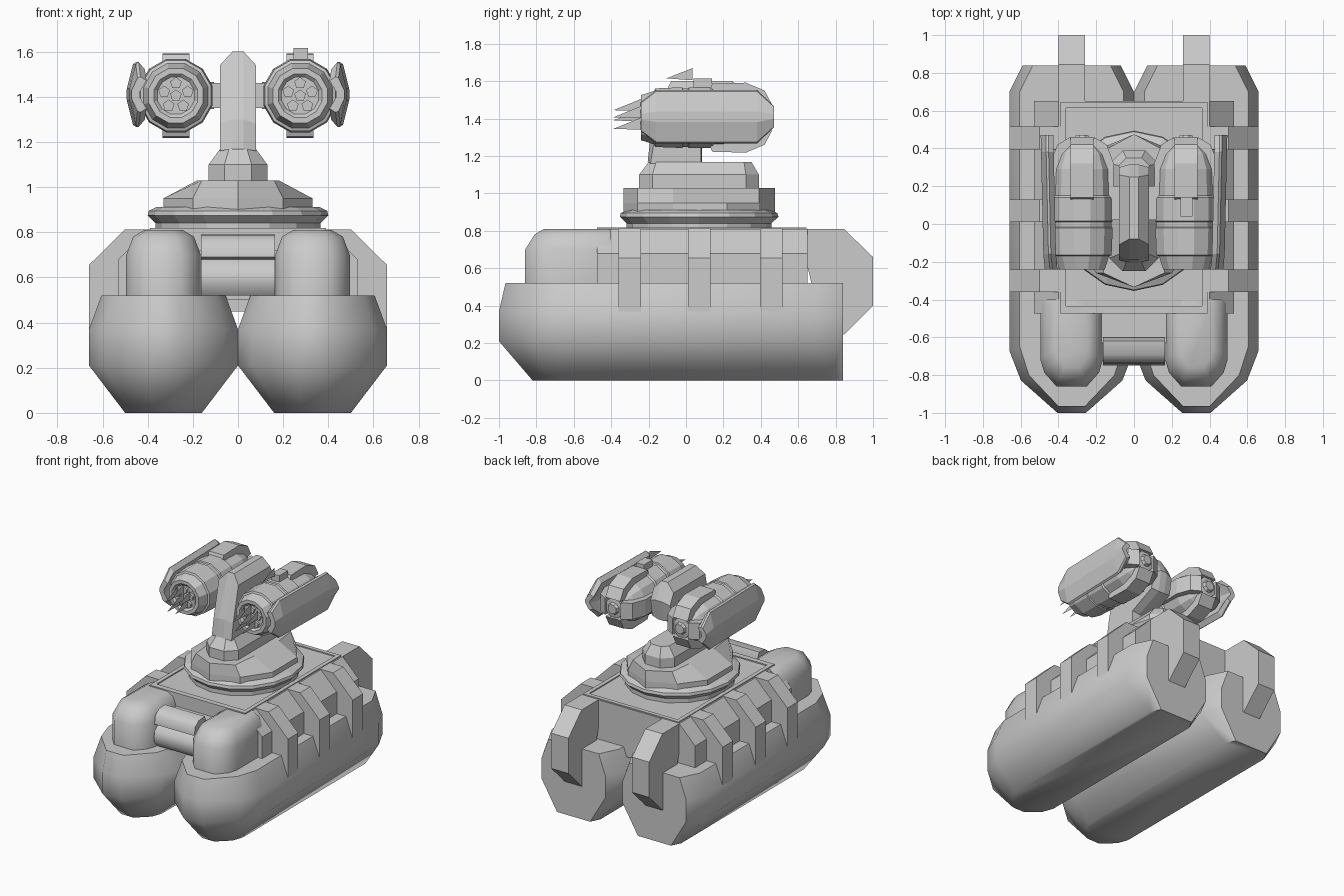
import bpy, bmesh, math
from mathutils import Matrix, Vector

if "Cube" in bpy.data.objects:
    bpy.data.objects.remove(bpy.data.objects["Cube"])


def finish(name, bm, mirror=False, smooth=None):
    bmesh.ops.recalc_face_normals(bm, faces=bm.faces)
    me = bpy.data.meshes.new(name)
    bm.to_mesh(me)
    bm.free()
    ob = bpy.data.objects.new(name, me)
    bpy.context.collection.objects.link(ob)
    if mirror:
        ob.modifiers.new("Mirror", 'MIRROR').use_clip = False
    if smooth:
        bpy.ops.object.select_all(action='DESELECT')
        ob.select_set(True)
        bpy.context.view_layer.objects.active = ob
        bpy.ops.object.shade_smooth_by_angle(angle=math.radians(smooth))
    return ob


def loft_into(bm, rings, mat=None):
    rows = [[bm.verts.new((mat @ Vector(p)) if mat else p) for p in r] for r in rings]
    n = len(rows[0])
    for a, b in zip(rows, rows[1:]):
        for i in range(n):
            bm.faces.new((a[i], a[(i + 1) % n], b[(i + 1) % n], b[i]))
    bm.faces.new(rows[0][::-1])
    bm.faces.new(rows[-1])


def loft(name, rings, mirror=False, smooth=None):
    bm = bmesh.new()
    loft_into(bm, rings)
    return finish(name, bm, mirror, smooth)


def box(name, x0, x1, y0, y1, z0, z1, mirror=False):
    return loft(name, [[(x0, y0, z), (x1, y0, z), (x1, y1, z), (x0, y1, z)] for z in (z0, z1)], mirror)


def slab_x(name, prof, x0, x1, mirror=False, smooth=None):
    return loft(name, [[(x, y, z) for y, z in prof] for x in (x0, x1)], mirror, smooth)


def slab_y(name, prof, y0, y1, mirror=False, smooth=None):
    return loft(name, [[(x, y, z) for x, z in prof] for y in (y0, y1)], mirror, smooth)


def ring_y(y, r, n=12, cx=0, cz=0, turn=0.5):
    return [(cx + r * math.cos((i + turn) * math.tau / n), y,
             cz + r * math.sin((i + turn) * math.tau / n)) for i in range(n)]


def plan(hx, tip, front, shoulder, back, cut, cx):
    # half outline of a pod in plan, mirrored about its own centre line
    mid = front + (shoulder - front) * 0.52
    half = [(tip, front), (tip + (hx - tip) * 0.76, mid), (hx, shoulder),
            (hx, back - cut), (hx - cut / 2, back)]
    return [(cx + x, y) for x, y in half] + [(cx - x, y) for x, y in half[::-1]]


def at(z, pts):
    return [(x, y, z) for x, y in pts]


# Lower twin hull pods
loft("hull_pod", [
    at(0.00, plan(0.17, 0.05, -0.82, -0.66, 0.84, 0.07, 0.33)),
    at(0.21, plan(0.33, 0.075, -1.0, -0.67, 0.84, 0.14, 0.33)),
    at(0.37, plan(0.33, 0.075, -1.0, -0.67, 0.84, 0.14, 0.33)),
    at(0.52, plan(0.275, 0.07, -0.965, -0.65, 0.84, 0.14, 0.33))], True, 55)

# Upper front pods
loft("upper_pod", [
    at(0.50, plan(0.165, 0.08, -0.86, -0.72, -0.40, 0.02, 0.33)),
    at(0.70, plan(0.165, 0.08, -0.86, -0.72, -0.40, 0.02, 0.33)),
    at(0.78, plan(0.135, 0.06, -0.81, -0.69, -0.40, 0.02, 0.33)),
    at(0.81, plan(0.085, 0.04, -0.76, -0.66, -0.40, 0.02, 0.33))], True, 55)

# Central body with chamfered shoulders
half = [(0.53, 0.45), (0.53, 0.68), (0.40, 0.81)]
slab_y("central_body", half + [(-x, z) for x, z in half[::-1]], -0.475, 0.65)

# Side straps and rear straps
strap = [(0.38, 0.813), (0.50, 0.813), (0.66, 0.655), (0.66, 0.37), (0.60, 0.37), (0.40, 0.60)]
for i, y in enumerate((-0.36, 0.01, 0.395)):
    slab_y("side_strap_%d" % i, strap, y, y + 0.12, True)
slab_x("rear_strap", [(0.60, 0.81), (0.845, 0.81), (1.0, 0.66), (1.0, 0.40), (0.845, 0.245),
                      (0.70, 0.40)], 0.26, 0.40, True, 40)

# Front bumper between the upper pods
slab_x("front_bumper", [(-0.60, 0.53), (-0.60, 0.74), (-0.62, 0.79), (-0.69, 0.785), (-0.735, 0.75),
                        (-0.74, 0.69), (-0.69, 0.68), (-0.74, 0.64), (-0.75, 0.57), (-0.71, 0.52)],
       -0.163, 0.163, smooth=50)
box("bumper_mount", -0.2, 0.2, -0.63, -0.45, 0.50, 0.72)

# Deck frame
box("deck_frame_side", 0.36, 0.39, -0.475, 0.645, 0.80, 0.818, True)
box("deck_frame_front", -0.36, 0.36, -0.475, -0.435, 0.80, 0.818)
box("deck_frame_back", -0.36, 0.36, 0.615, 0.645, 0.80, 0.818)

# Turret ring
def oval(r, z, n=16):
    return [(r * math.cos(i * math.tau / n), 0.07 + r * 1.06 * math.sin(i * math.tau / n), z)
            for i in range(n)]
loft("turret_ring", [oval(0.365, 0.805), oval(0.365, 0.84), oval(0.40, 0.875),
                     oval(0.395, 0.895), oval(0.36, 0.912)])

# Faceted turret body
def turret_plan(a, b, z):
    h = [(a, -0.26), (b, -0.07), (b, 0.22), (a, 0.39)]
    return at(z, [(0, -0.335)] + h + [(0, 0.475)] + [(-x, y) for x, y in h[::-1]])
loft("turret_body", [turret_plan(0.20, 0.33, 0.90), turret_plan(0.20, 0.33, 0.95),
                     turret_plan(0.16, 0.18, 1.03)])

# Neck block
def oct_plan(hx, y0, y1, c, z):
    return at(z, [(hx - c, y0), (hx, y0 + c), (hx, y1 - c), (hx - c, y1),
                  (c - hx, y1), (-hx, y1 - c), (-hx, y0 + c), (c - hx, y0)])
loft("neck_block", [oct_plan(0.13, -0.25, 0.39, 0.07, 1.02), oct_plan(0.13, -0.25, 0.39, 0.07, 1.10),
                    oct_plan(0.08, -0.20, 0.35, 0.04, 1.168)])

# Leaning fin that carries the guns
fin = [(-0.19, 1.16), (-0.17, 1.28), (-0.11, 1.54), (0.26, 1.54), (0.30, 1.46), (0.28, 1.34),
       (0.08, 1.25), (0.08, 1.16)]
ridge = [(-0.205, 1.17), (-0.19, 1.30), (-0.08, 1.60), (0.25, 1.60), (0.315, 1.48), (0.29, 1.33),
         (0.085, 1.24), (0.085, 1.17)]
loft("support_fin", [[(x, y, z) for y, z in p] for x, p in
                     ((-0.08, fin), (-0.025, ridge), (0.025, ridge), (0.08, fin))])
box("cross_arm", 0.06, 0.15, 0.02, 0.20, 1.35, 1.46, True)

# Gun barrels, turned around the y axis
GX, GZ = 0.275, 1.405
barrel = [(-0.225, 0.085), (-0.24, 0.10), (-0.24, 0.125), (-0.17, 0.148), (-0.165, 0.162), (-0.02, 0.168),
          (-0.015, 0.161), (0.01, 0.161), (0.015, 0.168), (0.14, 0.168), (0.15, 0.158), (0.29, 0.153),
          (0.37, 0.125), (0.42, 0.08)]
loft("gun_barrel", [ring_y(y, r, 12, GX, GZ) for y, r in barrel], True)
loft("gun_tail", [ring_y(y, r, 8, GX, GZ) for y, r in
                  ((0.40, 0.075), (0.445, 0.075), (0.45, 0.045), (0.47, 0.035))], True)

# Rear ribs around each gun
bm = bmesh.new()
rib = [(0.12, 0.13), (0.14, 0.182), (0.32, 0.187), (0.42, 0.145), (0.46, 0.07), (0.38, 0.06)]
for k in range(4):
    m = Matrix.Translation((GX, 0, GZ)) @ Matrix.Rotation(k * math.pi / 2, 4, 'Y')
    s = 1.0 if k % 2 == 0 else 0.9
    loft_into(bm, [[(x, y, r * s) for y, r in rib] for x in (-0.06, 0.06)], m)
finish("gun_rib", bm, True)

# Muzzle rosette: five-sided tubes with thin blades pointing forward
bm = bmesh.new()
spots = [(0, 0)] + [(0.055 * math.sin(i * math.tau / 5), 0.055 * math.cos(i * math.tau / 5))
                    for i in range(5)]
for dx, dz in spots:
    x, z = GX + dx, GZ + dz
    loft_into(bm, [ring_y(-0.21, 0.027, 5, x, z, 0.25), ring_y(-0.242, 0.027, 5, x, z, 0.25)])
    bm.faces.new([bm.verts.new(p) for p in
                  ((x, -0.24, z - 0.02), (x, -0.24, z + 0.045), (x, -0.388, z - 0.015))])
finish("muzzle_tubes", bm, True)

# Side armour plates
def plate_ring(y, s, dx):
    prof = [(0.425, 0.10), (0.452, 0.128), (0.465, 0.12), (0.492, 0.025)]
    pts = prof + [(x, -z) for x, z in prof[::-1]] + [(0.455, -0.02), (0.455, 0.02)]
    return [(x + dx, y, 1.41 + z * 1.12 * s) for x, z in pts]
loft("armour_plate", [plate_ring(-0.24, 0.55, -0.02), plate_ring(-0.16, 1, -0.012),
                      plate_ring(0.38, 1, 0), plate_ring(0.47, 0.4, 0.002)], True)
box("plate_bracket", 0.40, 0.465, 0.02, 0.20, 1.36, 1.45, True)

# Sight on the right gun with a thin blade
box("gun_sight", GX - 0.03, GX + 0.035, 0.04, 0.14, 1.55, 1.615)
bm = bmesh.new()
bm.faces.new([bm.verts.new(p) for p in ((GX, 0.03, 1.605), (GX, 0.03, 1.67), (GX, -0.11, 1.615))])
bmesh.ops.translate(bm, verts=bm.verts, vec=(0.0, 0.005, 0.0))
finish("sight_blade", bm)
